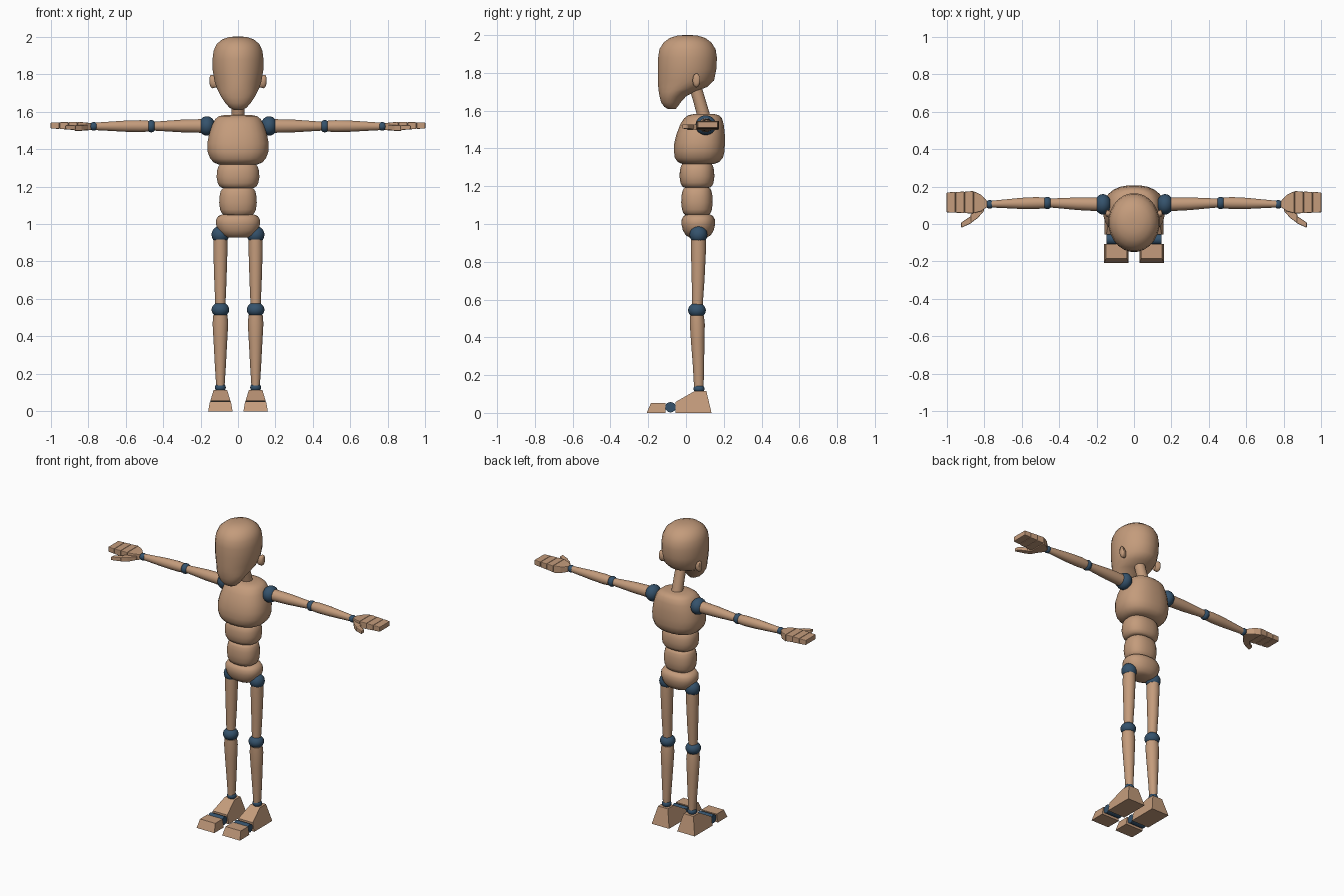
import bpy, bmesh, math
from mathutils import Vector

if "Cube" in bpy.data.objects:
    bpy.data.objects.remove(bpy.data.objects["Cube"])


def material(name, rgb):
    m = bpy.data.materials.new(name)
    m.use_nodes = True
    m.diffuse_color = (*rgb, 1)
    m.node_tree.nodes["Principled BSDF"].inputs["Base Color"].default_value = (*rgb, 1)
    return m


WOOD = material("tan wood", (0.55, 0.33, 0.2))
JOINT = material("dark blue joint", (0.035, 0.085, 0.15))


def finish(name, bm, mat, smooth=40, bevel=0):
    bmesh.ops.recalc_face_normals(bm, faces=bm.faces)
    mesh = bpy.data.meshes.new(name)
    bm.to_mesh(mesh)
    bm.free()
    ob = bpy.data.objects.new(name, mesh)
    bpy.context.collection.objects.link(ob)
    mesh.materials.append(mat)
    if bevel:
        mod = ob.modifiers.new("soft edges", "BEVEL")
        mod.width, mod.segments = bevel, 2
    if smooth:
        bpy.ops.object.select_all(action="DESELECT")
        ob.select_set(True)
        bpy.context.view_layer.objects.active = ob
        bpy.ops.object.shade_smooth_by_angle(angle=math.radians(smooth))
    return ob


def loft(name, rings, axis="z", n=24, power=2, side=1, mat=WOOD, smooth=40, bevel=0):
    """Rings are (station, centre u, centre v, radius u, radius v) along an axis."""
    bm = bmesh.new()
    loops = []
    for t, cu, cv, ru, rv in rings:
        loop = []
        for i in range(n):
            a = 2 * math.pi * (i + 0.5) / n
            c, s = math.cos(a), math.sin(a)
            u = cu + ru * math.copysign(abs(c) ** (2 / power), c)
            v = cv + rv * math.copysign(abs(s) ** (2 / power), s)
            p = (u * side, v, t) if axis == "z" else (t * side, u, v)
            loop.append(bm.verts.new(p))
        loops.append(loop)
    for a, b in zip(loops, loops[1:]):
        for i in range(n):
            j = (i + 1) % n
            bm.faces.new((a[i], a[j], b[j], b[i]))
    bm.faces.new(loops[0])
    bm.faces.new(loops[-1])
    return finish(name, bm, mat, smooth, bevel)


def block(name, rings, side):
    return loft(name, rings, "x", 4, 1000, side, smooth=0, bevel=0.004)


def ball(name, centre, r, scale=(1, 1, 1)):
    bm = bmesh.new()
    bmesh.ops.create_uvsphere(bm, u_segments=24, v_segments=14, radius=r)
    bmesh.ops.scale(bm, vec=Vector(scale), verts=bm.verts)
    bmesh.ops.translate(bm, vec=Vector(centre), verts=bm.verts)
    return finish(name, bm, JOINT)


def wedge(name, profile, x):
    """Side profile of (y, z, half width) points, extruded across x."""
    bm = bmesh.new()
    a, b = [[bm.verts.new((x + s * w, y, z)) for y, z, w in profile] for s in (-1, 1)]
    bm.faces.new(a)
    bm.faces.new(b)
    for i in range(len(profile)):
        j = (i + 1) % len(profile)
        bm.faces.new((a[i], a[j], b[j], b[i]))
    return finish(name, bm, WOOD, smooth=0)


def pillow(name, z0, z1, cy, rx, ry, power=2.4):
    shape = [(0, .74), (.06, .86), (.2, .95), (.45, 1), (.7, .98), (.88, .92), (.96, .85), (1, .76)]
    return loft(name, [(z0 + (z1 - z0) * t, 0, cy, rx * k, ry * k) for t, k in shape], power=power)


# Head, with a long face and a low chin
loft("head", [
    (1.608, 0, -.075, .022, .02), (1.62, 0, -.08, .045, .035), (1.645, 0, -.08, .068, .053),
    (1.675, 0, -.07, .088, .07), (1.7, 0, -.05, .102, .095), (1.725, 0, -.018, .114, .13),
    (1.76, 0, 0, .126, .15), (1.82, 0, .006, .136, .156), (1.88, 0, .008, .137, .157),
    (1.925, 0, .008, .131, .15), (1.96, 0, .008, .115, .128), (1.985, 0, .008, .085, .095),
    (1.997, 0, .008, .05, .055), (2.0, 0, .008, .02, .02)], smooth=60)
loft("neck", [(1.55, 0, .1, .036, .036), (1.64, 0, .075, .034, .034), (1.74, 0, .045, .034, .034)])

# Torso
loft("chest", [
    (1.318, 0, .065, .105, .085), (1.328, 0, .066, .13, .11), (1.35, 0, .068, .15, .128),
    (1.385, 0, .07, .163, .135), (1.43, 0, .072, .165, .135), (1.48, 0, .078, .155, .128),
    (1.53, 0, .085, .138, .115), (1.56, 0, .09, .122, .1), (1.575, 0, .093, .103, .083),
    (1.582, 0, .095, .07, .055)], power=2.4)
pillow("upper_belly", 1.193, 1.322, .058, .115, .093)
pillow("lower_belly", 1.048, 1.192, .058, .101, .084)
loft("pelvis", [
    (.928, 0, .065, .06, .045), (.94, 0, .065, .085, .066), (.965, 0, .065, .106, .082),
    (1.0, 0, .065, .119, .09), (1.025, 0, .065, .117, .088), (1.042, 0, .065, .106, .079),
    (1.05, 0, .065, .088, .064)], power=2.3)

for side, word in ((1, "left_"), (-1, "right_")):
    # Ear
    loft(word + "ear", [(.115, .05, 1.755, .014, .026), (.138, .055, 1.76, .02, .037),
                        (.147, .057, 1.763, .018, .032), (.151, .057, 1.765, .01, .02)],
         "x", 16, side=side, smooth=60)

    # Arm
    ball(word + "shoulder_joint", (side * .166, .105, 1.523), .052, (.85, 1.05, 1))
    loft(word + "upper_arm", [(.185, .105, 1.523, .037, .037), (.3, .108, 1.523, .034, .034),
                              (.447, .112, 1.522, .024, .024)], "x", side=side)
    ball(word + "elbow_joint", (side * .463, .112, 1.522), .033, (.8, 1, 1))
    loft(word + "forearm", [(.478, .112, 1.522, .029, .029), (.52, .112, 1.522, .032, .032),
                            (.6, .11, 1.522, .03, .03), (.763, .106, 1.521, .018, .02)], "x", side=side)
    ball(word + "wrist_joint", (side * .77, .105, 1.521), .023)

    # Hand
    block(word + "palm", [(.783, .106, 1.52, .015, .018), (.815, .112, 1.52, .044, .022),
                          (.856, .116, 1.521, .059, .024)], side)
    for i, tip in enumerate(("knuckles", "mid_fingers", "fingertips")):
        x, w = .857 + i * .048, .06 - i * .002
        block(word + tip, [(x, .116, 1.523 + i * .001, w, .022 - i * .002),
                           (x + .047, .115, 1.524 + i * .001, w - .003, .02 - i * .002)], side)
    block(word + "thumb_base", [(.8, .085, 1.515, .015, .012), (.835, .056, 1.512, .026, .015),
                                (.872, .028, 1.512, .023, .015)], side)
    block(word + "thumb_tip", [(.868, .024, 1.514, .02, .013), (.922, -.006, 1.516, .014, .011)], side)

    # Leg
    hx = .094
    ball(word + "hip_joint", (side * hx, .066, .943), .047)
    loft(word + "thigh", [(.56, hx, .06, .027, .028), (.7, hx, .064, .033, .034),
                          (.86, hx, .066, .038, .04), (.918, hx, .066, .037, .039)], side=side)
    ball(word + "knee_joint", (side * hx, .058, .543), .047, (1, 1, .85))
    loft(word + "shin", [(.125, hx, .068, .022, .025), (.25, hx, .066, .03, .03),
                         (.38, hx, .062, .037, .036), (.47, hx, .06, .042, .04),
                         (.515, hx, .058, .038, .037)], side=side)
    ball(word + "ankle_joint", (side * hx, .069, .128), .029, (1, 1, .85))

    # Foot
    wedge(word + "foot", [(-.055, 0, .064), (.135, 0, .064), (.108, .115, .036),
                          (.045, .115, .036), (-.055, .058, .053)], side * hx)
    wedge(word + "toes", [(-.208, 0, .065), (-.108, 0, .065), (-.108, .053, .056),
                          (-.185, .053, .056)], side * hx)
    loft(word + "toe_joint", [(hx - .052, -.082, .03, .028, .027), (hx + .052, -.082, .03, .028, .027)],
         "x", mat=JOINT, side=side)
